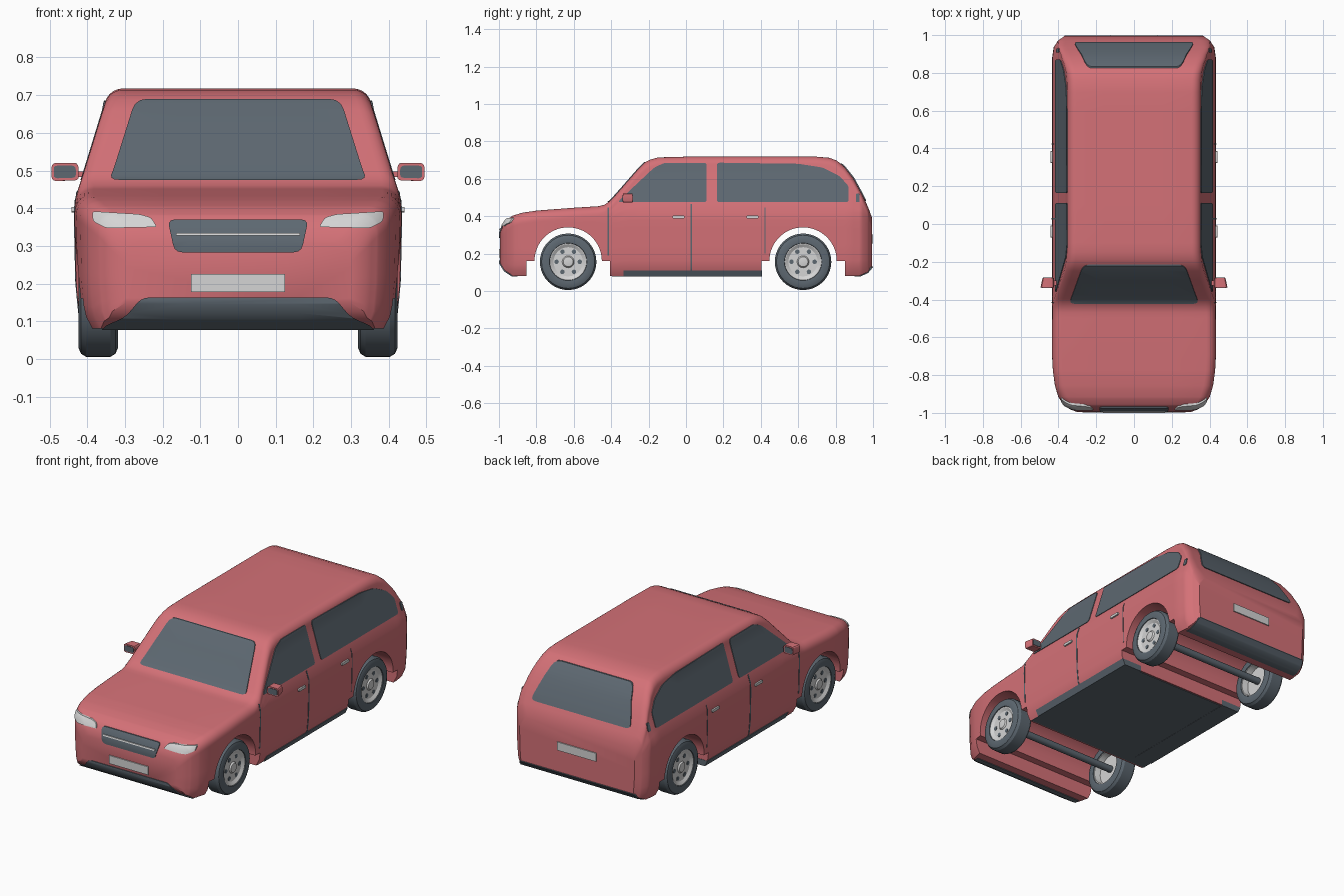
import bpy, bmesh, math
from mathutils import Vector

cube = bpy.data.objects.get("Cube")
if cube:
    bpy.data.objects.remove(cube, do_unlink=True)


def material(name, rgb):
    m = bpy.data.materials.new(name)
    m.use_nodes = True
    m.diffuse_color = (*rgb, 1)
    bsdf = next(n for n in m.node_tree.nodes if n.type == 'BSDF_PRINCIPLED')
    bsdf.inputs["Base Color"].default_value = (*rgb, 1)
    return m


RED = material("coral red", (0.66, 0.165, 0.185))
DARK = material("dark slate", (0.11, 0.138, 0.165))
LIGHT = material("light grey", (0.66, 0.66, 0.66))


def make(name, bm, mat):
    bmesh.ops.recalc_face_normals(bm, faces=bm.faces)
    me = bpy.data.meshes.new(name)
    bm.to_mesh(me)
    bm.free()
    me.materials.append(mat)
    ob = bpy.data.objects.new(name, me)
    bpy.context.collection.objects.link(ob)
    return ob


def smooth(ob, angle=32):
    bpy.ops.object.select_all(action='DESELECT')
    ob.select_set(True)
    bpy.context.view_layer.objects.active = ob
    bpy.ops.object.shade_smooth_by_angle(angle=math.radians(angle))


def boolean(ob, other, operation, mat):
    mod = ob.modifiers.new("cut", 'BOOLEAN')
    mod.operation, mod.solver, mod.object = operation, 'EXACT', other
    bpy.context.view_layer.update()
    dg = bpy.context.evaluated_depsgraph_get()
    me = bpy.data.meshes.new_from_object(ob.evaluated_get(dg))
    ob.modifiers.clear()
    ob.data = me
    me.materials.clear()
    me.materials.append(mat)
    for p in me.polygons:
        p.material_index = 0
    bpy.data.objects.remove(other, do_unlink=True)


def rounded(pts, r):
    # Replace each corner by a short quadratic curve
    out, n = [], len(pts)
    for i in range(n):
        a, b, c = (Vector(pts[(i + k) % n]) for k in (-1, 0, 1))
        p = b + (a - b).normalized() * min(r, (a - b).length * 0.45)
        q = b + (c - b).normalized() * min(r, (c - b).length * 0.45)
        out += [p * (1 - t) ** 2 + b * 2 * t * (1 - t) + q * t * t for t in (0, 0.33, 0.67, 1)]
    return out


def prism(name, pts, axis, lo, hi, mat):
    # Extrude a 2D outline along x (outline y,z) or along y (outline x,z)
    bm = bmesh.new()
    place = (lambda p, d: (d, p[0], p[1])) if axis == 'x' else (lambda p, d: (p[0], d, p[1]))
    ends = [[bm.verts.new(place(p, d)) for p in pts] for d in (lo, hi)]
    for e in ends:
        bm.faces.new(e)
    n = len(pts)
    for i in range(n):
        j = (i + 1) % n
        bm.faces.new((ends[0][i], ends[0][j], ends[1][j], ends[1][i]))
    return make(name, bm, mat)


def lerp(keys, x):
    if x <= keys[0][0]:
        return keys[0][1]
    for (a, u), (b, v) in zip(keys, keys[1:]):
        if x <= b:
            return u + (v - u) * (x - a) / (b - a)
    return keys[-1][1]


# Body outline along the length: top line, underside, plan taper; and width by height
TOP = [(-1, .31), (-.985, .35), (-.965, .38), (-.93, .403), (-.88, .418), (-.8, .43), (-.6, .445),
       (-.47, .453), (-.44, .46), (-.41, .48), (-.38, .512), (-.25, .66), (-.22, .688), (-.19, .703),
       (-.15, .714), (0, .718), (.7, .718), (.77, .712), (.81, .697), (.85, .665), (.9, .602),
       (.95, .51), (.98, .445), (1, .39)]
UNDER = [(-1, .15), (-.975, .11), (-.93, .08), (.93, .08), (.975, .1), (1, .13)]
TAPER = [(-1, .7), (-.985, .79), (-.96, .865), (-.92, .925), (-.86, .965), (-.78, .99), (-.7, 1),
         (.88, 1), (.94, .98), (.975, .93), (1, .85)]
WIDTH = [(.08, .4), (.12, .422), (.2, .43), (.38, .434), (.42, .432), (.45, .422), (.5, .406),
         (.69, .348), (.72, .338)]


def shell(name, o, mat):
    # Loft cross-sections along y, grown outward by o
    ys = sorted({k[0] for k in TOP + UNDER + TAPER} | {i / 10 for i in range(-7, 9)})
    bm, rings = bmesh.new(), []
    for y in ys:
        zt, zb, e, r = lerp(TOP, y), lerp(UNDER, y), lerp(TAPER, y), 0.05
        z1 = zt - r
        zm = min(.42, zb + .85 * (z1 - zb))
        half = [(.2 * e, zb - o)]
        zs = [zb + (zm - zb) * i / 8 for i in range(9)] + [zm + (z1 - zm) * i / 5 for i in range(1, 6)]
        half += [(lerp(WIDTH, z) * e + o, z - (o if z == zb else 0)) for z in zs]
        cx = lerp(WIDTH, z1) * e - r
        for i in range(1, 7):
            a = math.pi / 2 * i / 6
            half.append((cx + (r + o) * math.cos(a), z1 + (r + o) * math.sin(a)))
        half.append((cx * .5, zt + o))
        ring = half + [(-x, z) for x, z in reversed(half)]
        rings.append([bm.verts.new((x, y * (.995 + o), z)) for x, z in ring])
    n = len(rings[0])
    for a, b in zip(rings, rings[1:]):
        for i in range(n):
            bm.faces.new((a[i], a[(i + 1) % n], b[(i + 1) % n], b[i]))
    bm.faces.new(rings[0])
    bm.faces.new(rings[-1])
    return make(name, bm, mat)


def plate(name, pts, axis, lo, hi, mat, r=0.01, o=0.004):
    # Thin panel that follows the body surface within an outline
    ob = prism(name, rounded(pts, r) if r else pts, axis, lo, hi, mat)
    boolean(ob, shell("helper", o, mat), 'INTERSECT', mat)
    smooth(ob)


def rect(a, b, c, d):
    return [(a, c), (b, c), (b, d), (a, d)]


def sym(pts):
    return pts + [(-x, z) for x, z in reversed(pts)]


# Body with full-width wheel arches
body = shell("body", 0, RED)
AXLES = {"front": -.63, "rear": .626}
for c in AXLES.values():
    arc = [(c - .18 * math.cos(math.pi * i / 32), .16 + .18 * math.sin(math.pi * i / 32)) for i in range(33)]
    cut = [(c - .223, -.1), (c - .223, .16)] + arc + [(c + .223, .16), (c + .223, -.1)]
    boolean(body, prism("arch_cutter", cut, 'x', -.7, .7, RED), 'DIFFERENCE', RED)
smooth(body)

# Front and rear glass, grille, bumper trims and plates
plate("windshield", sym([(.342, .475), (.33, .505), (.272, .69)]), 'y', -.5, -.1, DARK, .03)
plate("rear_window", sym([(.318, .48), (.305, .53), (.25, .682)]), 'y', .75, 1.1, DARK, .03)
plate("grille", sym([(.168, .283), (.187, .37)]), 'y', -1.1, -.88, DARK, .02)
plate("grille_bar", rect(-.165, .165, .327, .334), 'y', -1.1, -.9, LIGHT, 0, .008)
plate("front_bumper_trim", sym([(.37, .05), (.36, .085), (.3, .11), (.255, .163)]), 'y', -1.1, -.9, DARK, .02)
plate("rear_bumper_trim", sym([(.385, .05), (.37, .13)]), 'y', .9, 1.1, DARK, .01)
plate("front_plate", rect(-.125, .125, .178, .225), 'y', -1.1, -.93, LIGHT, 0, .006)
plate("rear_plate", rect(-.125, .125, .255, .303), 'y', .93, 1.1, LIGHT, 0, .006)

FRONT_GLASS = [(-.365, .475), (.11, .475), (.11, .685), (-.115, .685), (-.17, .66), (-.33, .51)]
REAR_GLASS = [(.165, .475), (.87, .475), (.87, .56), (.82, .615), (.73, .66), (.6, .68), (.165, .686)]
LAMP = [(.215, .35), (.35, .347), (.385, .365), (.387, .392), (.26, .384), (.23, .375)]

for s, side in ((1, "left"), (-1, "right")):
    lo, hi = sorted((.29 * s, .55 * s))
    plate(side + "_front_window", FRONT_GLASS, 'x', lo, hi, DARK, .015)
    plate(side + "_rear_window", REAR_GLASS, 'x', lo, hi, DARK, .015)
    plate(side + "_tail_marker", rect(.908, .928, .475, .52), 'x', lo, hi, DARK, .005)
    plate(side + "_headlight", [(x * s, z) for x, z in LAMP], 'y', -1.1, -.85, LIGHT, .008, .005)
    plate(side + "_sill_trim", rect(-.335, .405, .05, .11), 'x', lo, hi, DARK, 0)
    # Door seams and handles
    plate(side + "_door_seam", rect(.025, .033, .11, .465), 'x', lo, hi, DARK, 0, .002)
    plate(side + "_front_door_seam", rect(-.419, -.412, .19, .445), 'x', lo, hi, DARK, 0, .002)
    plate(side + "_rear_door_seam", rect(.421, .425, .2, .445), 'x', lo, hi, DARK, 0, .002)
    for label, y in (("front", -.04), ("rear", .355)):
        plate(f"{side}_{label}_handle", rect(y - .032, y + .032, .388, .403), 'x', lo, hi, LIGHT, .006, .009)

    # Door mirror: arm, tapered housing and dark faces
    arm = prism(side + "_mirror_arm", rect(-.325, -.3, .483, .498), 'x', *sorted((.38 * s, .44 * s)), RED)
    box = prism(side + "_mirror_housing", rounded([(.422 * s, .474), (.495 * s, .472), (.495 * s, .52),
                (.424 * s, .52)], .012), 'y', -.337, -.287, RED)
    for v in box.data.vertices:
        if v.co.y > -.3:
            v.co.x = s * (.425 + (abs(v.co.x) - .425) * .85)
    smooth(box)
    for label, y, w in (("front", -.338, .489), ("rear", -.286, .481)):
        pts = rounded([(.43 * s, .481), (w * s, .479), (w * s, .513), (.431 * s, .513)], .01)
        prism(f"{side}_mirror_{label}_face", pts, 'y', y - .002, y + .002, DARK)


def lathe(name, profile, centre, s, mat, closed=False, n=40):
    # Revolve (x, radius) points about the wheel axis
    bm = bmesh.new()
    rings = []
    for x, r in profile:
        rings.append([bm.verts.new((centre[0] + s * x, centre[1] + r * math.cos(math.tau * i / n),
                                    centre[2] + r * math.sin(math.tau * i / n))) for i in range(n)])
    pairs = list(zip(rings, rings[1:])) + ([(rings[-1], rings[0])] if closed else [])
    for a, b in pairs:
        for i in range(n):
            bm.faces.new((a[i], a[(i + 1) % n], b[(i + 1) % n], b[i]))
    if not closed:
        bm.faces.new(rings[0])
        bm.faces.new(rings[-1])
    ob = make(name, bm, mat)
    smooth(ob)
    return ob


TYRE = [(-.05, .1), (-.053, .125), (-.046, .142), (-.032, .151), (.032, .151), (.046, .142),
        (.053, .125), (.05, .1), (.04, .096), (-.04, .096)]
RIM = [(.046, .016), (.044, .026), (.036, .032), (.036, .078), (.046, .094), (.046, .101),
       (-.046, .101), (-.046, .093), (-.01, .088), (-.01, .02)]

# Wheels with bolt-style openings, joined by axles
for label, y in AXLES.items():
    lathe(label + "_axle", [(-.37, .02), (.37, .02)], (0, y, .156), 1, DARK, n=16)
    for s, side in ((1, "left"), (-1, "right")):
        c = (.371 * s, y, .156)
        name = f"{label}_{side}"
        lathe(name + "_tyre", TYRE, c, s, DARK, True)
        lathe(name + "_rim", RIM, c, s, LIGHT)
        for k in range(6):
            a = math.tau * k / 6
            hole = (c[0], c[1] + .062 * math.cos(a), c[2] + .062 * math.sin(a))
            lathe(f"{name}_opening_{k}", [(.033, .012), (.038, .012)], hole, s, DARK, n=12)

# Dark floor between the axles
prism("floor", rect(-.395, .395, .077, .083), 'x', -.4, .4, DARK)
